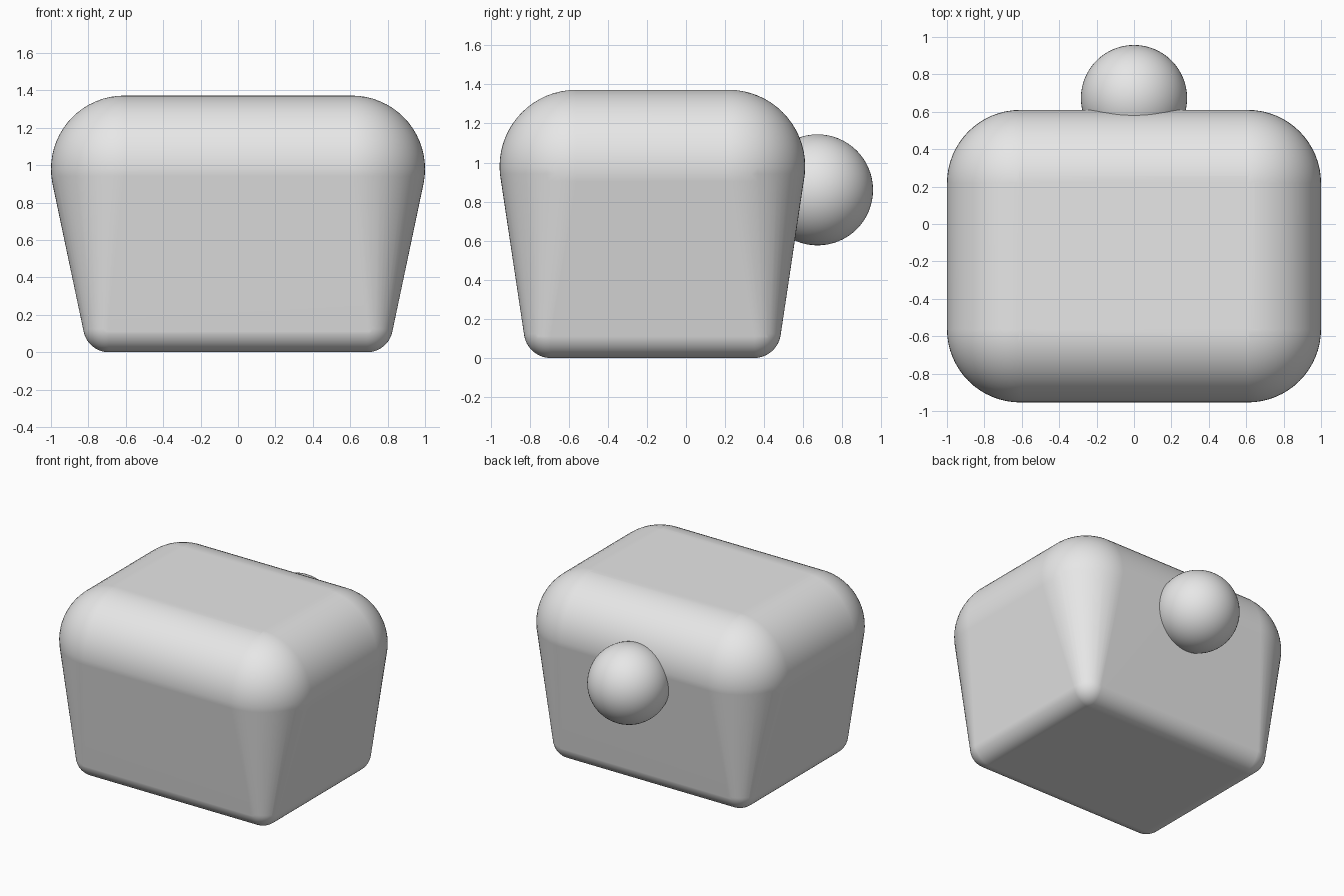
import bpy
import bmesh
import math
from mathutils import Matrix

# Remove the default object
default = bpy.data.objects.get("Cube")
if default:
    bpy.data.objects.remove(default, do_unlink=True)

# Single plain material
grey = bpy.data.materials.new("light grey")
grey.use_nodes = True
colour = (0.8, 0.8, 0.8, 1.0)
grey.diffuse_color = colour
grey.node_tree.nodes["Principled BSDF"].inputs["Base Color"].default_value = colour


def add_ball(bm, centre, radius, segments=64):
    bmesh.ops.create_uvsphere(bm, u_segments=segments, v_segments=segments // 2,
                              radius=radius, matrix=Matrix.Translation(centre))


def finish(bm, name, angle):
    bmesh.ops.recalc_face_normals(bm, faces=bm.faces[:])
    mesh = bpy.data.meshes.new(name)
    bm.to_mesh(mesh)
    bm.free()
    mesh.materials.append(grey)
    obj = bpy.data.objects.new(name, mesh)
    bpy.context.collection.objects.link(obj)
    bpy.ops.object.select_all(action='DESELECT')
    obj.select_set(True)
    bpy.context.view_layer.objects.active = obj
    bpy.ops.object.shade_smooth_by_angle(angle=math.radians(angle))
    return obj


# Tapered body: a skin stretched over large upper and small lower corner balls
body_y = -0.172
corners = [  # half width, half depth, height, radius
    (0.608, 0.39, 0.98, 0.392),
    (0.69, 0.52, 0.138, 0.138),
]
bm = bmesh.new()
for half_x, half_y, height, radius in corners:
    for sx in (-1, 1):
        for sy in (-1, 1):
            add_ball(bm, (sx * half_x, body_y + sy * half_y, height), radius)
hull = bmesh.ops.convex_hull(bm, input=bm.verts[:], use_existing_faces=False)

# Keep only the outer skin
skin = {g for g in hull["geom"] if isinstance(g, bmesh.types.BMFace)}
bmesh.ops.delete(bm, geom=[f for f in bm.faces if f not in skin], context='FACES')
loose = [v for v in bm.verts if not v.link_faces]
bmesh.ops.delete(bm, geom=loose, context='VERTS')
bmesh.ops.dissolve_limit(bm, angle_limit=math.radians(0.2),
                         verts=bm.verts[:], edges=bm.edges[:])
body = finish(bm, "body", 40)
weighted = body.modifiers.new("even shading", 'WEIGHTED_NORMAL')
weighted.keep_sharp = True

# Round ball set into the back
bm = bmesh.new()
add_ball(bm, (0, 0.673, 0.86), 0.284)
finish(bm, "back_ball", 60)
